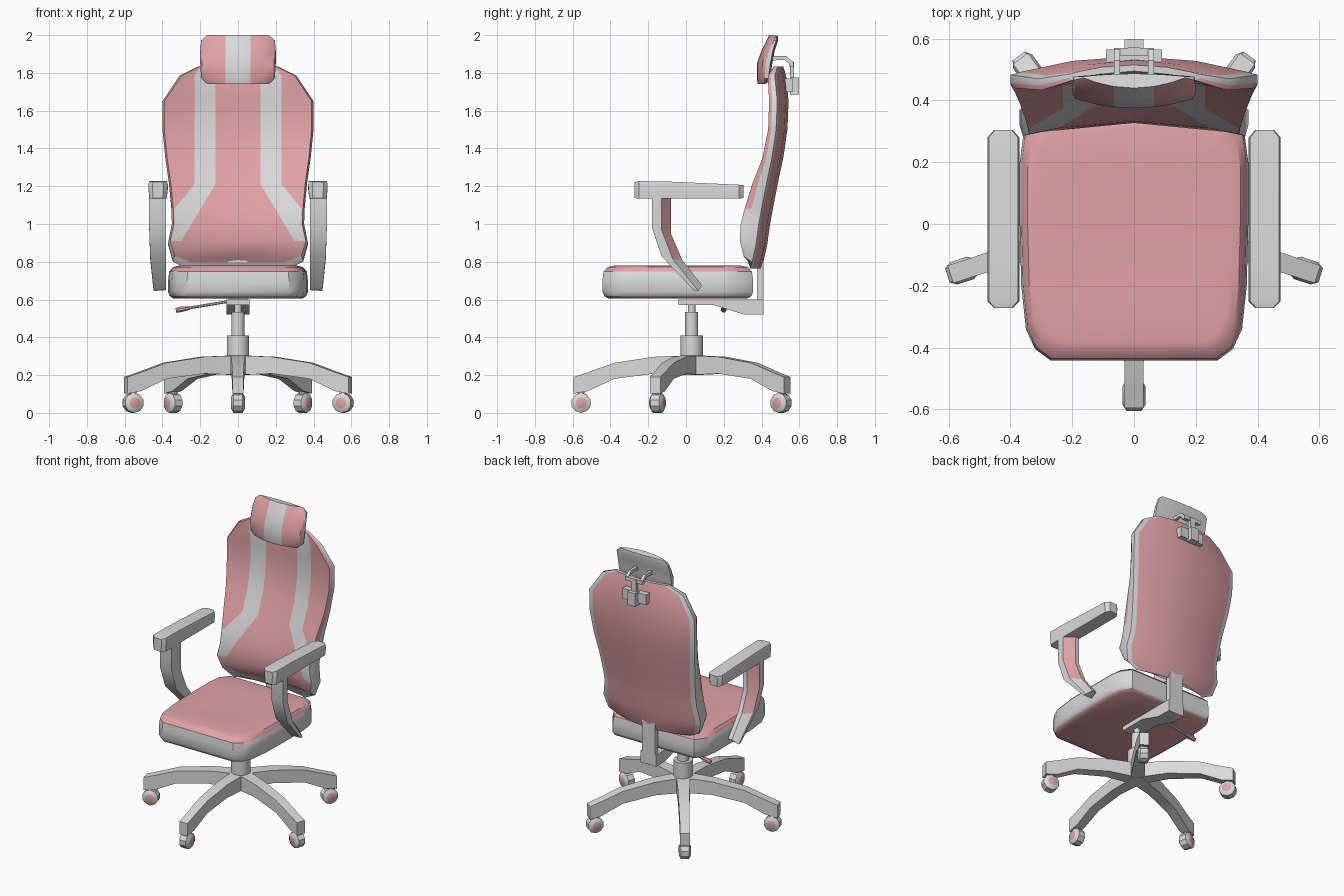
import bpy, bmesh, math
from mathutils import Vector, Matrix

if "Cube" in bpy.data.objects:
    bpy.data.objects.remove(bpy.data.objects["Cube"])


def material(name, col):
    m = bpy.data.materials.new(name)
    m.diffuse_color = (*col, 1)
    m.use_nodes = True
    m.node_tree.nodes["Principled BSDF"].inputs["Base Color"].default_value = m.diffuse_color
    return m


GRAY, PINK = 0, 1
MATS = [material("light_gray", (0.70, 0.70, 0.70)), material("soft_pink", (0.76, 0.365, 0.38))]


def loft(name, rings, mat=lambda r, s: GRAY, caps=(GRAY, GRAY), angle=35):
    """Skin a stack of closed rings; mat(ring, segment) picks the colour."""
    bm = bmesh.new()
    vs = [[bm.verts.new(p) for p in ring] for ring in rings]
    n = len(rings[0])
    for r in range(len(rings) - 1):
        for s in range(n):
            t = (s + 1) % n
            f = bm.faces.new((vs[r][s], vs[r][t], vs[r + 1][t], vs[r + 1][s]))
            f.material_index = mat(r, s)
    bm.faces.new(vs[0]).material_index = caps[0]
    bm.faces.new(vs[-1]).material_index = caps[1]
    bmesh.ops.recalc_face_normals(bm, faces=bm.faces)
    me = bpy.data.meshes.new(name)
    bm.to_mesh(me)
    bm.free()
    for m in MATS:
        me.materials.append(m)
    ob = bpy.data.objects.new(name, me)
    bpy.context.collection.objects.link(ob)
    bpy.ops.object.select_all(action='DESELECT')
    ob.select_set(True)
    bpy.context.view_layer.objects.active = ob
    bpy.ops.object.shade_smooth_by_angle(angle=math.radians(angle))
    return ob


def lathe(name, base, axis, profile, n=16, mat=lambda r, s: GRAY, caps=(GRAY, GRAY)):
    """Round part: profile of (distance along axis, radius)."""
    q = Vector(axis).to_track_quat('Z', 'Y')
    rings = [[Vector(base) + q @ Vector((r * math.cos(a), r * math.sin(a), d))
              for a in [2 * math.pi * (k + .5) / n for k in range(n)]] for d, r in profile]
    return loft(name, rings, mat, caps)


def box(name, x0, x1, y0, y1, z0, z1):
    return loft(name, [[(x0, y0, z), (x1, y0, z), (x1, y1, z), (x0, y1, z)] for z in (z0, z1)])


def side_profile(name, x0, x1, pts):
    return loft(name, [[(x, y, z) for y, z in pts] for x in (x0, x1)])


# Five-legged base with casters
CY = 0.03
LEG = [(0, .305, .20, .045), (.2, .297, .208, .037), (.41, .265, .18, .033),
       (.55, .215, .115, .03), (.625, .19, .102, .03)]
for k in range(5):
    a = -math.pi / 2 + k * 2 * math.pi / 5
    rot = Matrix.Translation((0, CY, 0)) @ Matrix.Rotation(a, 4, 'Z')
    loft(f"base_leg_{k}", [[rot @ Vector(p) for p in ((r, -w, b), (r, w, b), (r, w, t), (r, -w, t))]
                           for r, t, b, w in LEG], angle=25)
    lathe(f"caster_{k}", rot @ Vector((.585, 0, .053)), (-math.sin(a), math.cos(a), 0),
          [(-.038, .03), (-.024, .053), (.024, .053), (.038, .03)], 10, caps=(PINK, PINK))
    lathe(f"caster_stem_{k}", rot @ Vector((.585, 0, .06)), (0, 0, 1), [(0, .02), (.07, .02)], 8)

# Gas column
lathe("hub", (0, CY, 0), (0, 0, 1), [(.2, .055), (.3, .06), (.41, .06)])
lathe("column", (0, CY, 0), (0, 0, 1), [(.41, .035), (.535, .035)])
lathe("piston", (0, CY, 0), (0, 0, 1), [(.535, .02), (.58, .02)])

# Tilt mechanism, back support and lever
side_profile("tilt_plate", -.06, .06, [(-.04, .57), (.15, .57), (.31, .52), (.41, .52), (.41, .6), (-.04, .6)])
box("back_support", -.05, .05, .375, .41, .52, .83)
lever = Vector((-.27, 0, -.045))
lathe("lever", (-.05, .2, .59), lever, [(0, .008), (.22, .008)], 8)
lathe("lever_tip", Vector((-.05, .2, .59)) + lever * .76, lever, [(0, .01), (.05, .016), (.075, .013)], 8,
      mat=lambda r, s: PINK, caps=(PINK, PINK))

# Seat: stacked outlines, gray side band, pink top and bottom
half = [(.27, -.442), (.32, -.405), (.35, -.34), (.365, -.2), (.37, 0), (.37, .2), (.358, .29), (.31, .355)]
outline = half + [(-x, y) for x, y in reversed(half)]
layers = [(.605, .92), (.618, .975), (.64, 1), (.70, 1), (.748, .985), (.772, .93), (.779, .85), (.772, .5)]
loft("seat", [[(x * k, -.045 + (y + .045) * k, z) for x, y in outline] for z, k in layers],
     lambda r, s: GRAY if 1 <= r <= 3 else PINK, (PINK, PINK))


# Curved panels: front columns, side rim, rear columns in one ring
def panel_ring(zf, w, yf, zb, yb, inner, outer, wf, wr):
    e = w - .01
    front = [(x, yf + wf * (1 - (x / e) ** 2), zf) for x in (-e, -outer, -inner, 0, inner, outer, e)]
    ym, zm = yf * .6 + (yb - wr) * .4, (zf + zb) / 2
    rear = [(x, yb - wr * (x / w) ** 2, zb) for x in (w, w - .03, w / 2, 0, -w / 2, .03 - w, -w)]
    return front + [(w, ym, zm)] + rear + [(-w, ym, zm)]


# Backrest rows: front z, half width, front edge y, rear z, rear centre y
BACK = [(.80, .27, .345, .765, .40), (.83, .345, .305, .80, .41), (.91, .37, .285, .89, .43),
        (1.0, .35, .29, 1.0, .445), (1.08, .353, .31, 1.08, .46), (1.21, .365, .35, 1.21, .485),
        (1.35, .385, .405, 1.35, .515), (1.5, .40, .435, 1.5, .537), (1.65, .40, .44, 1.65, .543),
        (1.785, .31, .433, 1.785, .53), (1.835, .21, .465, 1.835, .515)]
rings = []
for zf, w, yf, zb, yb in BACK:
    outer = min(.23 + max(0, 1.21 - zf) * .85, w - .015)
    inner = min(.12 + max(0, 1.21 - zf) * .6, w - .04)
    rings.append(panel_ring(zf, w, yf, zb, yb, inner, outer, .03 if zf > 1.8 else .042, .03 if zf > 1.8 else .06))


def back_mat(r, s):
    if s in (1, 4):
        return GRAY if r >= 2 else PINK
    if s in (0, 5, 6, 15):
        return GRAY if s in (6, 15) and r < 4 else PINK
    return GRAY if s in (7, 8, 13, 14) else PINK


loft("backrest", rings, back_mat, angle=40)

# Headrest
HEAD = [(1.74, .165, .41, 1.745, .427), (1.77, .195, .405, 1.77, .445), (1.85, .2, .405, 1.85, .457),
        (1.92, .2, .43, 1.92, .47), (1.975, .195, .458, 1.97, .487), (2.0, .165, .47, 1.995, .487)]
loft("headrest", [panel_ring(*row, .065, .12, -.03, .01) for row in HEAD],
     lambda r, s: PINK if s in (0, 1, 4, 5, 6, 15) else GRAY, angle=40)

# Headrest bracket
for s in (-1, 1):
    xa, xb = sorted((s * .045, s * .065))
    side_profile("bracket_arm", xa, xb, [(.45, 1.865), (.52, 1.87), (.55, 1.845), (.57, 1.855), (.53, 1.89), (.45, 1.89)])
box("bracket_bar", -.065, .065, .545, .57, 1.835, 1.86)
box("bracket_stem", -.02, .02, .55, .572, 1.72, 1.86)
box("bracket_plate", -.09, .09, .52, .565, 1.70, 1.77)
box("bracket_block", -.03, .03, .55, .597, 1.685, 1.775)

# Armrests: bent arm with a pink rear channel, and a pad
ARM = [(.47, -.18, 1.15, -.13, 1.15, -.08, 1.15), (.47, -.18, .98, -.13, .97, -.08, .95),
       (.465, -.13, .83, -.07, .815, -.02, .81), (.447, .04, .65, .065, .645, .085, .675)]
PAD = [(-.272, .03, 1.137, 1.222), (-.25, .052, 1.135, 1.227), (-.1, .052, 1.135, 1.225),
       (.28, .052, 1.135, 1.208), (.305, .03, 1.137, 1.205)]
for s, side in ((-1, "left"), (1, "right")):
    loft(f"{side}_arm", [[(s * x, yf, zf), (s * x, ym, zm), (s * .41, yr, zr), (s * .38, yr, zr), (s * .38, yf, zf)]
                         for x, yf, zf, ym, zm, yr, zr in ARM],
         lambda r, k: PINK if k == 1 and r < 2 else GRAY, angle=30)
    c = s * .423
    loft(f"{side}_arm_pad", [[(c - w * .88, y, b), (c + w * .88, y, b), (c + w, y, t - .02), (c + w * .9, y, t),
                              (c - w * .9, y, t), (c - w, y, t - .02)] for y, w, b, t in PAD], angle=30)
